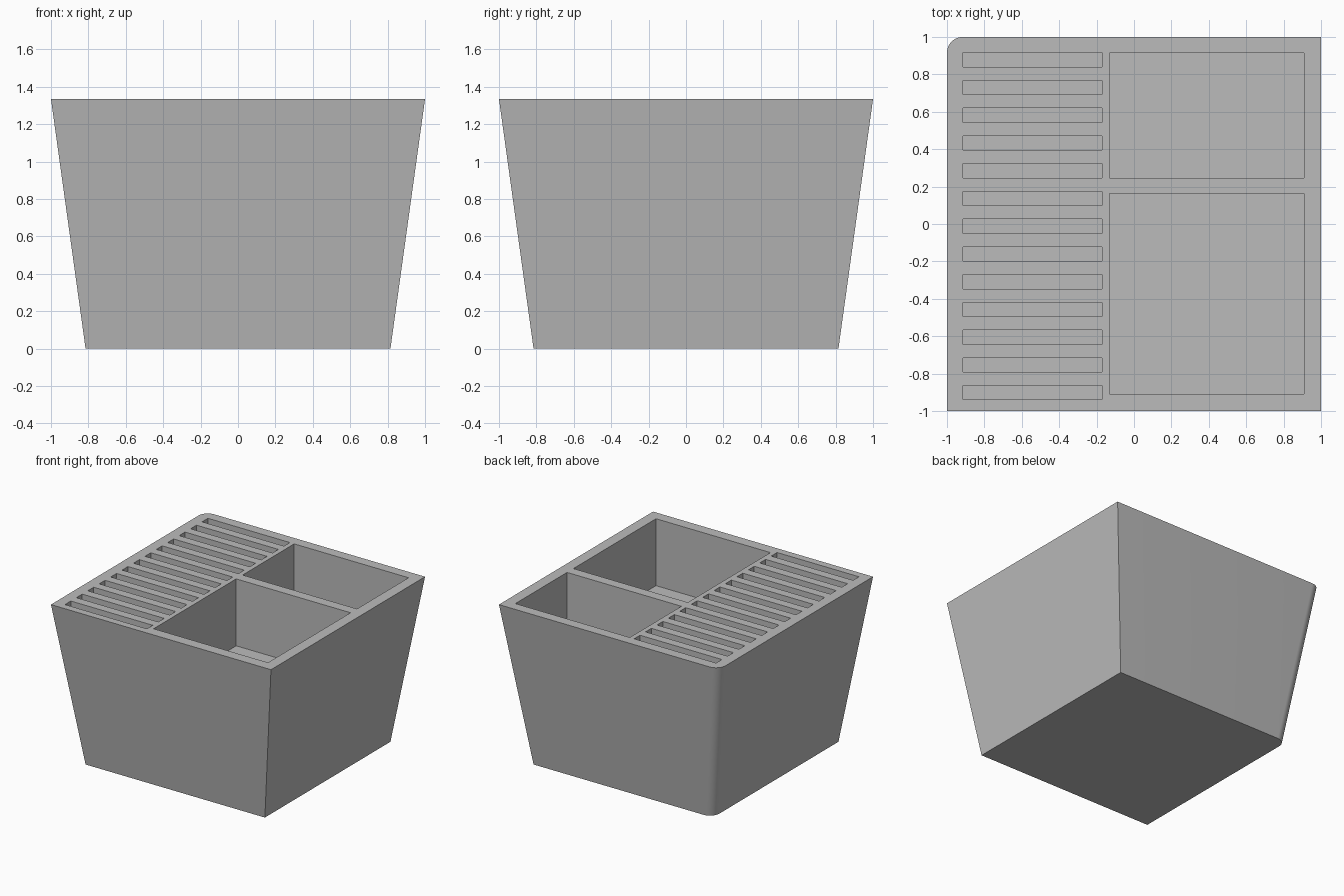
import bpy
import bmesh
from math import cos, sin, pi

HEIGHT = 1.335
TOP, BASE = 1.0, 0.815      # half widths
RADIUS = 0.085              # the one rounded corner
POCKET_DEPTH, SLOT_DEPTH = 0.55, 0.37

cube = bpy.data.objects.get("Cube")
if cube:
    bpy.data.objects.remove(cube, do_unlink=True)

grey = bpy.data.materials.new("light grey")
grey.use_nodes = True
colour = (0.5, 0.5, 0.5, 1)
grey.diffuse_color = colour
grey.node_tree.nodes["Principled BSDF"].inputs["Base Color"].default_value = colour


def make_object(name, bm):
    bmesh.ops.recalc_face_normals(bm, faces=bm.faces)
    mesh = bpy.data.meshes.new(name)
    bm.to_mesh(mesh)
    bm.free()
    mesh.materials.append(grey)
    obj = bpy.data.objects.new(name, mesh)
    bpy.context.collection.objects.link(obj)
    return obj


def outline(half, steps=10):
    """Square with the back corner on the -x side rounded."""
    pts = [(-half, -half), (half, -half), (half, half)]
    c = half - RADIUS
    for i in range(steps + 1):
        a = pi / 2 * (1 + i / steps)
        pts.append((-c + RADIUS * cos(a), c + RADIUS * sin(a)))
    return pts


def add_box(bm, x0, x1, y0, y1, z0, z1):
    verts = bmesh.ops.create_cube(bm, size=1)["verts"]
    for v in verts:
        v.co.x = x1 if v.co.x > 0 else x0
        v.co.y = y1 if v.co.y > 0 else y0
        v.co.z = z1 if v.co.z > 0 else z0


# Tapered body
bm = bmesh.new()
low = [bm.verts.new((x, y, 0)) for x, y in outline(BASE)]
high = [bm.verts.new((x, y, HEIGHT)) for x, y in outline(TOP)]
bm.faces.new(low[::-1])
bm.faces.new(high)
for i in range(len(low)):
    j = (i + 1) % len(low)
    bm.faces.new((low[i], low[j], high[j], high[i]))
body = make_object("organizer_body", bm)

# Two large pockets and a row of thin slots
bm = bmesh.new()
above = HEIGHT + 0.1
for y0, y1 in ((-0.91, 0.162), (0.245, 0.915)):
    add_box(bm, -0.13, 0.91, y0, y1, HEIGHT - POCKET_DEPTH, above)
for i in range(13):
    y = 0.878 - i * 0.1483
    add_box(bm, -0.915, -0.17, y - 0.038, y + 0.038, HEIGHT - SLOT_DEPTH, above)
cutter = make_object("compartment_cutter", bm)
cutter.hide_render = True

cut = body.modifiers.new("compartments", 'BOOLEAN')
cut.operation = 'DIFFERENCE'
cut.solver = 'EXACT'
cut.object = cutter

# Bake the cut, then smooth only the rounded corner
bpy.ops.object.select_all(action='DESELECT')
body.select_set(True)
bpy.context.view_layer.objects.active = body
bpy.ops.object.modifier_apply(modifier=cut.name)
bpy.data.objects.remove(cutter, do_unlink=True)
bpy.ops.object.shade_smooth_by_angle(angle=pi / 6)
